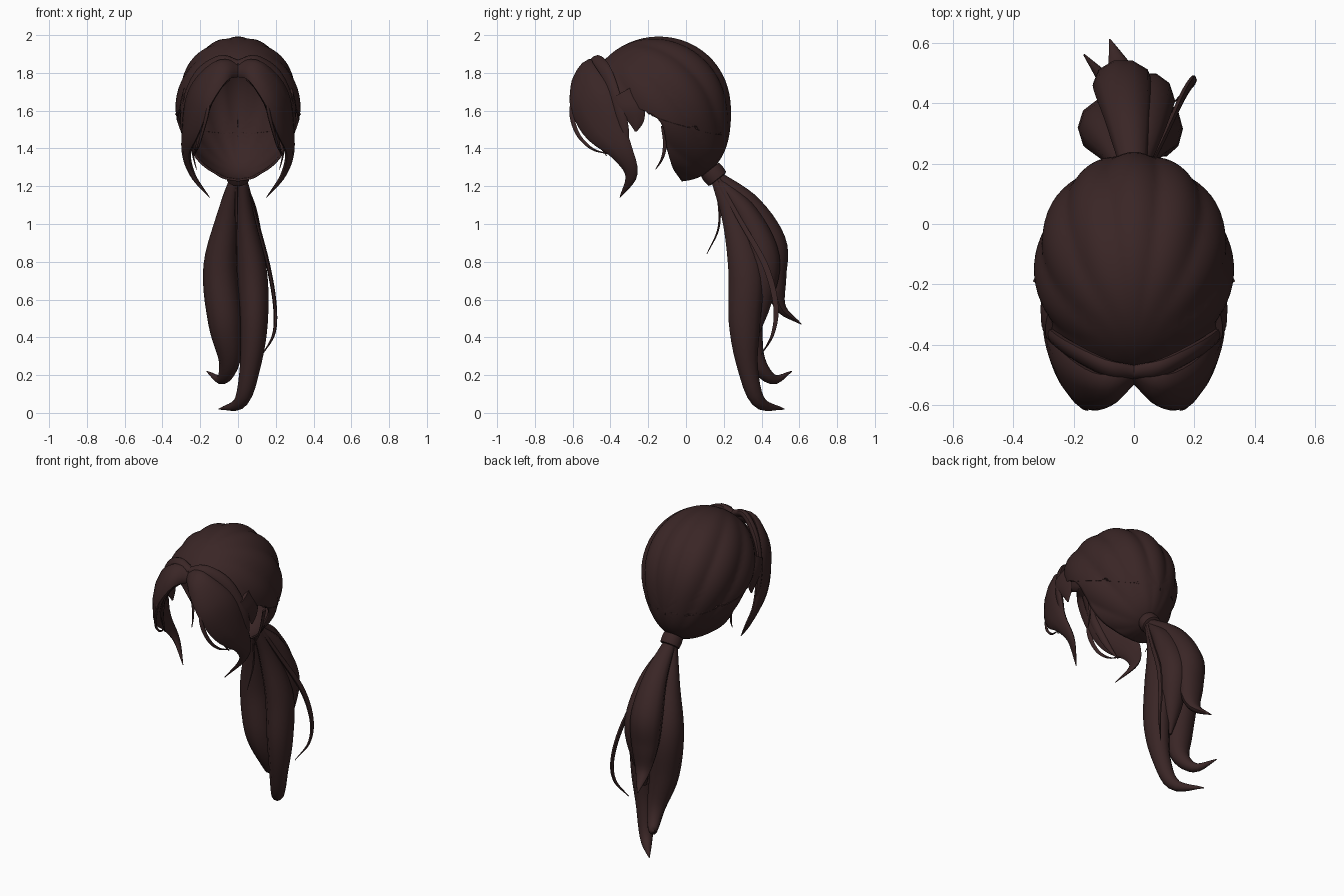
import bpy, bmesh, math
from mathutils import Vector as V

if "Cube" in bpy.data.objects:
    bpy.data.objects.remove(bpy.data.objects["Cube"])

hair = bpy.data.materials.new("dark_brown_hair")
hair.diffuse_color = (0.042, 0.019, 0.019, 1)
hair.use_nodes = True
hair.node_tree.nodes["Principled BSDF"].inputs["Base Color"].default_value = hair.diffuse_color


def spline(pts, f):
    """Catmull-Rom through equal-length tuples, f from 0 to 1."""
    n = len(pts) - 1
    i = min(int(f * n), n - 1)
    t = f * n - i
    p1, p2 = pts[i], pts[i + 1]
    p0 = pts[i - 1] if i else [2 * a - b for a, b in zip(p1, p2)]
    p3 = pts[i + 2] if i + 2 <= n else [2 * b - a for a, b in zip(p1, p2)]
    return [0.5 * (2 * b + (c - a) * t + (2 * a - 5 * b + 4 * c - d) * t * t
                   + (3 * b - a - 3 * c + d) * t ** 3)
            for a, b, c, d in zip(p0, p1, p2, p3)]


def finish(name, bm, mirror=False, solid=0, angle=50):
    bmesh.ops.remove_doubles(bm, verts=bm.verts, dist=.0005)
    bmesh.ops.recalc_face_normals(bm, faces=bm.faces)
    if solid:  # open shell: make sure the top points outward
        top = max(bm.faces, key=lambda f: f.calc_center_median().z)
        if top.normal.z < 0:
            bmesh.ops.reverse_faces(bm, faces=bm.faces)
    me = bpy.data.meshes.new(name)
    bm.to_mesh(me)
    bm.free()
    me.materials.append(hair)
    ob = bpy.data.objects.new(name, me)
    bpy.context.collection.objects.link(ob)
    if mirror:
        m = ob.modifiers.new("mirror", 'MIRROR')
        m.use_clip = True
        m.merge_threshold = 0.002
    if solid:
        s = ob.modifiers.new("thickness", 'SOLIDIFY')
        s.thickness = solid
        s.offset = -1
    bpy.ops.object.select_all(action='DESELECT')
    ob.select_set(True)
    bpy.context.view_layer.objects.active = ob
    bpy.ops.object.shade_smooth_by_angle(angle=math.radians(angle))
    return ob


def lock(name, pts, axes, mirror=False, steps=28, sides=10):
    """Tapered hair lock. pts: x, y, z, half width, half depth.
    axes: width directions blended along the lock."""
    bm = bmesh.new()
    rings = []
    for i in range(steps + 1):
        f = i / steps
        p = spline(pts, f)
        a, b = spline(pts, max(0, f - .01)), spline(pts, min(1, f + .01))
        tan = (V(b[:3]) - V(a[:3])).normalized()
        ax = V(spline(axes, f)) if len(axes) > 1 else V(axes[0])
        ax = (ax - tan * ax.dot(tan)).normalized()
        dep = tan.cross(ax)
        w, d = max(p[3], .002), max(p[4], .002)
        rings.append([bm.verts.new(V(p[:3]) + ax * w * math.cos(k * math.tau / sides)
                                   + dep * d * math.sin(k * math.tau / sides))
                      for k in range(sides)])
    for r, s in zip(rings, rings[1:]):
        for k in range(sides):
            bm.faces.new((r[k], r[(k + 1) % sides], s[(k + 1) % sides], s[k]))
    bm.faces.new(rings[0])
    bm.faces.new(rings[-1])
    return finish(name, bm, mirror)


# Swept-back cap: shell grown from the hairline, clumps radiate from the tie
C, R = V((0, -.15, 1.62)), V((.325, .38, .37))
hairline = [(0, -.5, 1.82), (.1, -.48, 1.81), (.2, -.43, 1.76), (.26, -.37, 1.69),
            (.3, -.28, 1.625), (.32, -.18, 1.58), (.3, -.125, 1.52),
            (.24, -.10, 1.4), (.16, -.07, 1.3), (.08, -.04, 1.26), (0, -.03, 1.25)]


def to_dir(p):
    return V([(a - c) / r for a, c, r in zip(p, C, R)]).normalized()


tie_dir = to_dir((0, .13, 1.27))
tie_up = V((0, -tie_dir.z, tie_dir.y))
pole = V((0, .94, -.34)).normalized()
bm = bmesh.new()
NU, NT = 110, 28
grid = []
for i in range(NU + 1):
    u = (i / NU) ** 1.4
    h = to_dir(spline(hairline, u))
    if i in (0, NU):
        h.x = 0
    row = []
    for j in range(NT + 1):
        d = h.slerp(pole, j / NT)
        ang = math.atan2(abs(d.x), d.dot(tie_up))
        spread = max(0, 1 - d.dot(tie_dir) ** 2)
        bump = abs(math.cos(ang * 6)) - .65
        r = 1 + .05 * bump * spread
        r += .17 * max(0, d.dot(tie_dir)) ** 6
        p = [c + a * b * r for c, a, b in zip(C, d, R)]
        if i in (0, NU):
            p[0] = 0
        row.append(bm.verts.new(p))
    grid.append(row)
for a, b in zip(grid, grid[1:]):
    for j in range(NT):
        bm.faces.new((a[j], b[j], b[j + 1], a[j + 1]))
finish("hair_cap", bm, mirror=True, solid=.012)

# Sideburns in front of the ears
lock("sideburn", [(.28, -.33, 1.7, .06, .012), (.295, -.285, 1.62, .065, .014),
                  (.293, -.265, 1.55, .045, .01), (.285, -.265, 1.49, .006, .003)],
     [(0, 1, 0)], mirror=True, sides=8)

# Parted fringe, mirrored left and right
lock("fringe_main", [(0, -.495, 1.82, .045, .02), (.09, -.54, 1.81, .075, .035),
                     (.19, -.52, 1.69, .12, .038), (.245, -.45, 1.54, .12, .032),
                     (.275, -.345, 1.39, .065, .022), (.24, -.29, 1.26, .033, .014),
                     (.15, -.35, 1.14, .002, .002)],
     [(0, -.5, -.85), (-.3, -.6, -.7), (-.45, -.85, -.4), (-.35, -.9, -.1),
      (-.2, -1, 0), (-.2, -1, 0), (-.2, -1, 0)], mirror=True)
lock("fringe_back", [(0, -.49, 1.845, .025, .02), (.09, -.475, 1.865, .035, .022),
                     (.2, -.42, 1.79, .04, .022), (.268, -.37, 1.64, .04, .02),
                     (.285, -.33, 1.5, .03, .016), (.27, -.31, 1.36, .003, .003)],
     [(0, -.6, -.6), (-.5, -.7, -.3), (-.2, -1, 0)], mirror=True)
lock("fringe_inner", [(.05, -.52, 1.77, .012, .012), (.115, -.545, 1.71, .022, .014),
                      (.16, -.54, 1.62, .025, .012), (.2, -.49, 1.48, .018, .01),
                      (.23, -.42, 1.36, .002, .002)], [(-.5, -.8, 0)], mirror=True, sides=8)
lock("fringe_wisp", [(.145, -.57, 1.73, .012, .01), (.16, -.605, 1.6, .014, .009),
                     (.19, -.575, 1.48, .011, .007), (.215, -.5, 1.4, .007, .005),
                     (.24, -.41, 1.37, .002, .002)], [(-.4, -.9, -.2)], mirror=True, sides=6)
lock("ear_wisp", [(.27, -.115, 1.52, .018, .008), (.25, -.11, 1.43, .012, .007),
                  (.235, -.125, 1.35, .007, .005), (.22, -.16, 1.29, .002, .002)],
     [(0, 1, 0)], mirror=True, sides=6)

# Tie band: short tube with rounded rim
bm = bmesh.new()
axis = V((0, .62, -.78)).normalized()
side = V((1, 0, 0))
up = axis.cross(side)
rings = []
for s, r in [(-.03, .05), (-.028, .06), (0, .063), (.034, .06), (.038, .045)]:
    c = V((0, .145, 1.265)) + axis * s
    rings.append([bm.verts.new(c + r * (side * math.cos(k * math.tau / 16)
                                        + up * math.sin(k * math.tau / 16)))
                  for k in range(16)])
for a, b in zip(rings, rings[1:]):
    for k in range(16):
        bm.faces.new((a[k], a[(k + 1) % 16], b[(k + 1) % 16], b[k]))
bm.faces.new(rings[0])
bm.faces.new(rings[-1])
finish("tie_band", bm)

# Ponytail locks
X = [(1, 0, 0)]
lock("tail_right", [(.02, .16, 1.24, .025, .03), (.04, .25, 1.02, .05, .06),
                    (.075, .315, .75, .078, .095), (.085, .31, .48, .073, .088),
                    (.065, .325, .25, .055, .058), (.015, .385, .06, .037, .037),
                    (-.1, .52, .02, .003, .003)], X)
lock("tail_left", [(-.02, .16, 1.24, .025, .03), (-.06, .25, 1.02, .06, .06),
                   (-.095, .315, .76, .09, .095), (-.07, .32, .48, .088, .088),
                   (-.045, .37, .28, .058, .052), (-.085, .46, .178, .03, .028),
                   (-.165, .56, .22, .003, .003)], X)
lock("tail_back", [(0, .17, 1.25, .04, .03), (-.02, .34, 1.1, .075, .06),
                   (-.035, .45, .9, .1, .085), (-.035, .47, .72, .09, .065),
                   (-.04, .5, .56, .05, .03), (-.08, .61, .47, .003, .003)], X)
lock("tail_core", [(0, .17, 1.23, .04, .03), (.03, .32, 1.05, .075, .065),
                   (.045, .41, .82, .09, .09), (.04, .4, .6, .065, .06),
                   (.035, .37, .4, .01, .01)], X)
lock("tail_wisp", [(.04, .17, 1.23, .01, .012), (.095, .28, 1.03, .01, .014),
                   (.16, .42, .78, .011, .018), (.195, .475, .57, .01, .016),
                   (.19, .46, .42, .008, .01), (.13, .40, .31, .002, .002)], X, sides=6)
lock("nape_wisp", [(-.01, .15, 1.23, .01, .01), (-.01, .175, 1.1, .008, .008),
                   (-.01, .17, .97, .006, .006), (-.01, .11, .84, .002, .002)], X, sides=6)
